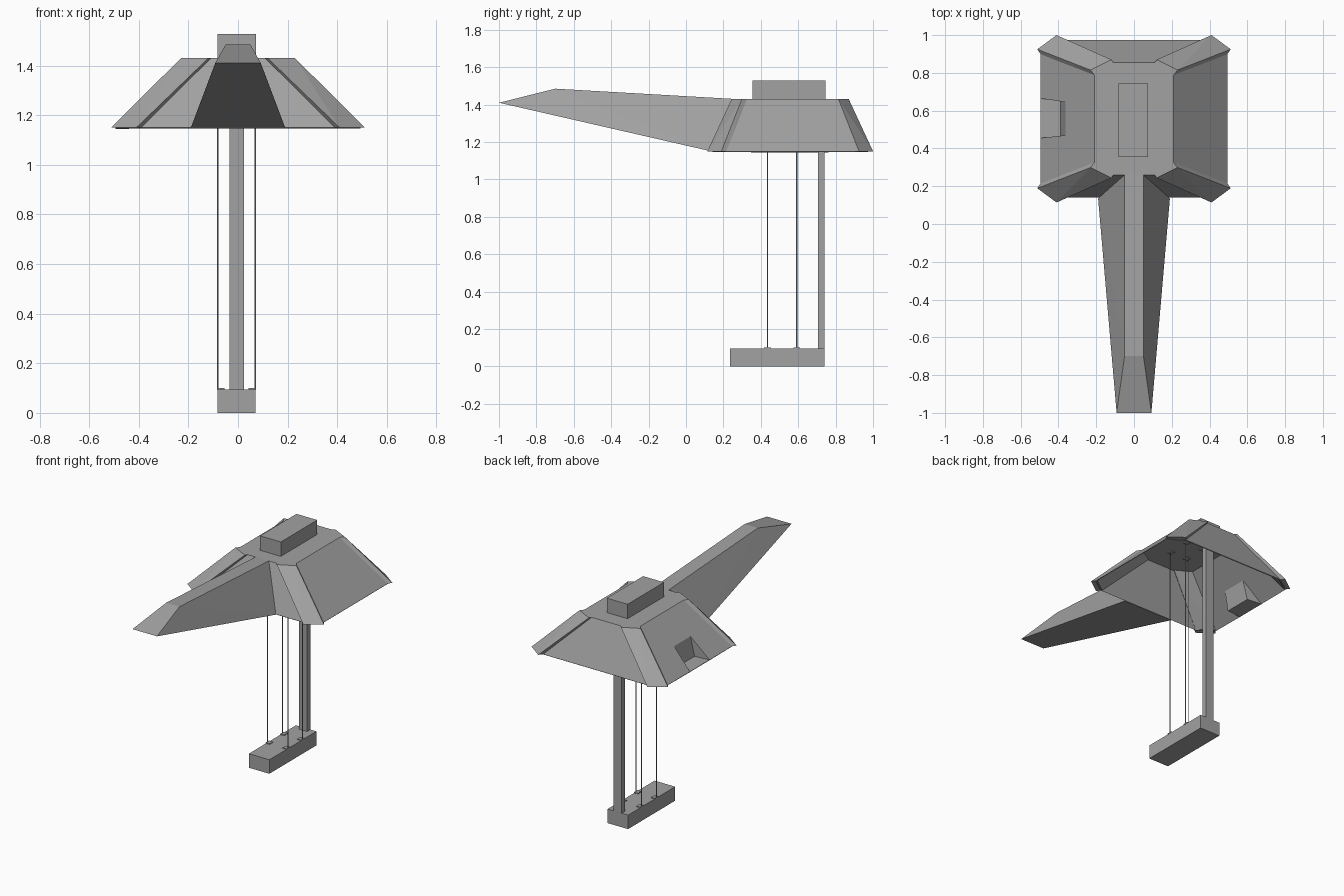
import bpy
import bmesh
from mathutils import Matrix, Vector

cube = bpy.data.objects.get("Cube")
if cube:
    bpy.data.objects.remove(cube, do_unlink=True)

GREY = (0.36, 0.36, 0.36, 1)
grey = bpy.data.materials.new("plain_grey")
grey.use_nodes = True
grey.diffuse_color = GREY
grey.node_tree.nodes["Principled BSDF"].inputs["Base Color"].default_value = GREY

EAVE, RIDGE = 1.15, 1.43      # canopy bottom and top heights
MID_Y = 0.557                 # canopy centre line
MID_X = -0.006                # centre of the hanging parts


def finish(name, bm):
    bmesh.ops.remove_doubles(bm, verts=bm.verts, dist=0.0005)
    bmesh.ops.recalc_face_normals(bm, faces=bm.faces)
    mesh = bpy.data.meshes.new(name)
    bm.to_mesh(mesh)
    bm.free()
    mesh.materials.append(grey)
    obj = bpy.data.objects.new(name, mesh)
    bpy.context.collection.objects.link(obj)
    return obj


def box(name, low, high):
    low, high = Vector(low), Vector(high)
    bm = bmesh.new()
    bmesh.ops.create_cube(bm, size=1, matrix=Matrix.Translation((low + high) / 2)
                          @ Matrix.Diagonal((*(high - low), 1)))
    return finish(name, bm)


def hull(name, points):
    bm = bmesh.new()
    for p in points:
        bm.verts.new(p)
    bmesh.ops.convex_hull(bm, input=bm.verts)
    bmesh.ops.dissolve_limit(bm, angle_limit=0.01, verts=bm.verts, edges=bm.edges)
    return finish(name, bm)


def octagon(side, end, flat_x, flat_y, z):
    """Chamfered rectangle; the last edge lies along the -x side."""
    quarter = [(-side, flat_y), (-flat_x, end)]
    half = quarter + [(-x, y) for x, y in reversed(quarter)]
    ring = half + [(x, -y) for x, y in reversed(half)]
    return [Vector((x, MID_Y + y, z)) for x, y in ring]


# Hollow canopy with a recessed alcove in its -x panel
eave = octagon(0.495, 0.418, 0.39, 0.345, EAVE)
top = octagon(0.21, 0.298, 0.11, 0.235, RIDGE)
bm = bmesh.new()


def face(*points):
    bm.faces.new([bm.verts.new(p) for p in points])


face(*top)
for i in range(7):
    face(eave[i], eave[i + 1], top[i + 1], top[i])
slope = (0.495 - 0.21) / (RIDGE - EAVE)
sill = [Vector((-0.495, y, EAVE)) for y in (0.665, 0.455)]
head = [Vector((-0.495 + 0.13 * slope, y, EAVE + 0.13)) for y in (0.645, 0.47)]
back = [Vector((-0.39, y, EAVE)) for y in (0.65, 0.465)]
face(eave[0], sill[0], head[0], top[0])
face(head[0], head[1], top[7], top[0])
face(sill[1], eave[7], top[7], head[1])
face(head[0], head[1], back[1], back[0])
face(sill[0], sill[1], back[1], back[0])
for i in range(2):
    face(sill[i], head[i], back[i])
canopy = finish("canopy", bm)
shell = canopy.modifiers.new("thickness", "SOLIDIFY")
shell.thickness = 0.006
shell.offset = -1

# Raised corner beams
for sx, side in ((1, "left"), (-1, "right")):
    for sy, end in ((1, "back"), (-1, "front")):
        low = [(0.512, 0.368), (0.41, 0.443), (0.385, 0.41), (0.49, 0.335)]
        high = [(0.23, 0.258), (0.12, 0.313), (0.10, 0.285), (0.205, 0.225)]
        points = [(sx * x, MID_Y + sy * y, z)
                  for ring, z in ((low, EAVE), (high, RIDGE)) for x, y in ring]
        hull(f"{end}_{side}_corner_beam", points)

# Long tapering front boom
boom = [(0.19, 0.135, EAVE), (0.05, 0.26, RIDGE),
        (0.05, -0.70, 1.485), (0.092, -1.0, 1.41)]
bm = bmesh.new()
face(*[(-x, y, z) for x, y, z in boom])
face(*boom)
for a, b in zip(boom, boom[1:] + boom[:1]):
    face(a, b, (-b[0], b[1], b[2]), (-a[0], a[1], a[2]))
bmesh.ops.triangulate(bm, faces=[f for f in bm.faces if f.index < 0 or len(f.verts) == 4][:2])
finish("front_boom", bm)

# Roof box, hanging base and rear post
box("roof_box", (-0.083, 0.355, RIDGE - 0.004), (0.073, 0.745, 1.528))
box("base_block", (-0.083, 0.235, 0), (0.071, 0.74, 0.095))
box("rear_post", (-0.035, 0.705, 0.09), (0.025, 0.74, RIDGE - 0.003))

# Suspension wires with small anchor plates at both ends
for sx, side in ((1, "left"), (-1, "right")):
    for y, row in ((0.436, "front"), (0.592, "rear")):
        x = MID_X + sx * 0.076
        bm = bmesh.new()
        bmesh.ops.create_cone(bm, cap_ends=True, segments=6, radius1=0.003,
                              radius2=0.003, depth=RIDGE - 0.1,
                              matrix=Matrix.Translation((x, y, (RIDGE + 0.09) / 2)))
        finish(f"{row}_{side}_wire", bm)
        inner = x - sx * 0.012
        for z, where in ((0.093, "lower"), (RIDGE - 0.012, "upper")):
            box(f"{row}_{side}_{where}_anchor",
                (inner - 0.015, y - 0.018, z), (inner + 0.015, y + 0.018, z + 0.007))
